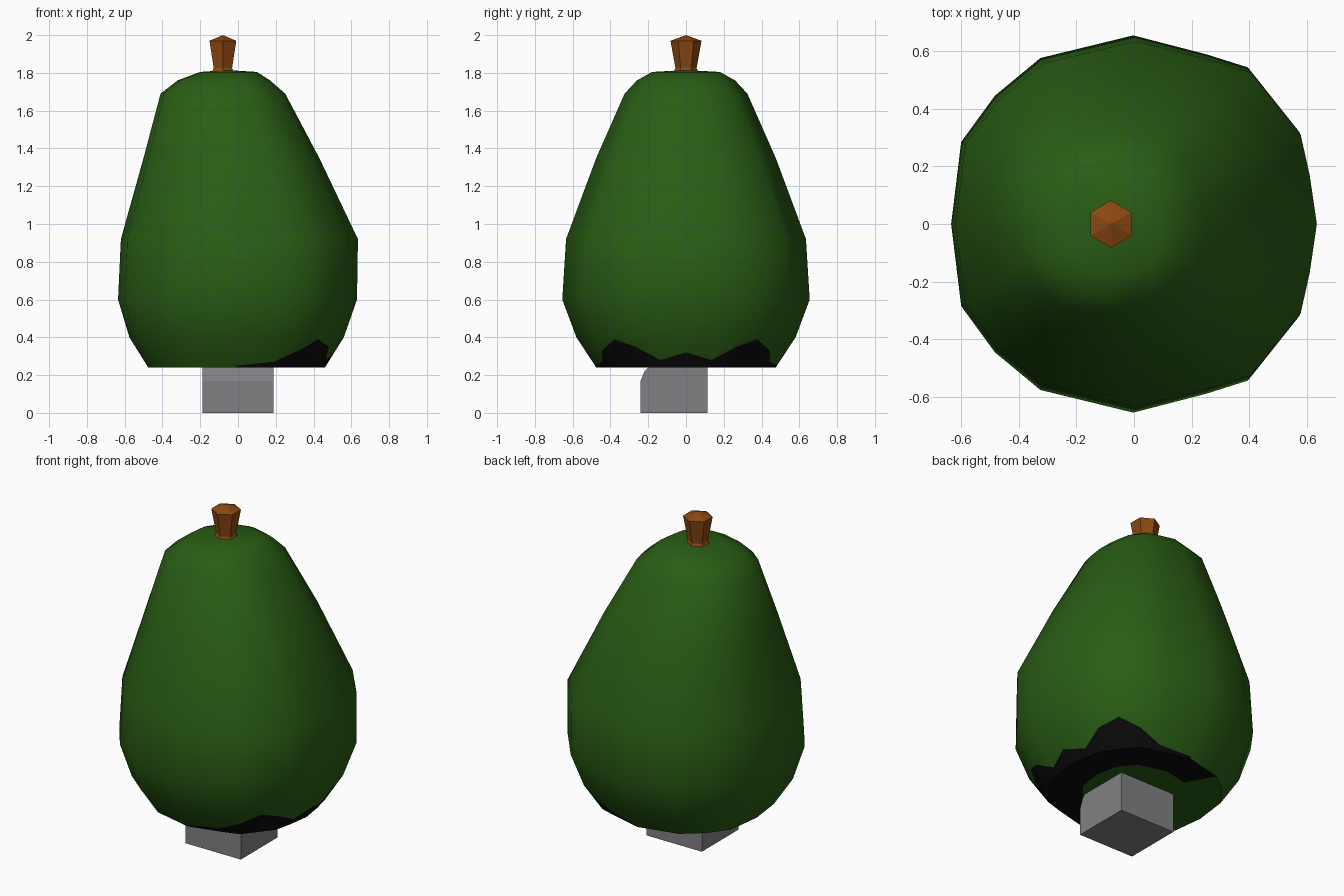
import bpy, bmesh, math

cube = bpy.data.objects.get("Cube")
if cube:
    bpy.data.objects.remove(cube)


def material(name, rgb):
    m = bpy.data.materials.new(name)
    m.use_nodes = True
    m.diffuse_color = (*rgb, 1)
    bsdf = m.node_tree.nodes["Principled BSDF"]
    bsdf.inputs["Base Color"].default_value = (*rgb, 1)
    bsdf.inputs["Roughness"].default_value = 0.8
    return m


green = material("leaf green", (0.022, 0.11, 0.007))
black = material("black", (0.003, 0.003, 0.003))
brown = material("stem brown", (0.26, 0.065, 0.006))
grey = material("base grey", (0.22, 0.22, 0.235))


def finish(name, bm, mats, smooth=None):
    bmesh.ops.recalc_face_normals(bm, faces=bm.faces)
    mesh = bpy.data.meshes.new(name)
    bm.to_mesh(mesh)
    bm.free()
    for m in mats:
        mesh.materials.append(m)
    ob = bpy.data.objects.new(name, mesh)
    bpy.context.collection.objects.link(ob)
    if smooth:
        bpy.ops.object.select_all(action="DESELECT")
        bpy.context.view_layer.objects.active = ob
        ob.select_set(True)
        bpy.ops.object.shade_smooth_by_angle(angle=math.radians(smooth))
    return ob


def bridge(bm, a, b):
    n = len(a)
    return [bm.faces.new((a[i], a[(i + 1) % n], b[(i + 1) % n], b[i])) for i in range(n)]


def fan(bm, ring, tip):
    n = len(ring)
    return [bm.faces.new((ring[i], ring[(i + 1) % n], tip)) for i in range(n)]


# Body: faceted outline, one half mirrored across y
half = [(1, 0), (.96, .27), (.91, .49), (.77, .66), (.63, .83), (.4, .9), (0, 1),
        (-.51, .88), (-.76, .68), (-.945, .435), (-1, 0)]
outline = half + [(x, -y) for x, y in half[-2:0:-1]]

# Height of the dark patch edge around the outline
edge = [.32, .28, .35, .39, .33, .27, .25, .28, .28, .28, .28]
edge += edge[-2:0:-1]

# Rings: z, min x, max x, half depth
levels = [(.24, -.475, .46, .475), (.40, -.575, .56, .58), (.60, -.635, .63, .655),
          (.92, -.62, .635, .635), (1.35, -.50, .43, .475), (1.69, -.41, .25, .325),
          (1.76, -.32, .17, .26), (1.805, -.2, .1, .18)]


def ring_points(level):
    z, lo, hi, dy = level
    return [((lo + hi) / 2 + x * (hi - lo) / 2, y * dy, z) for x, y in outline]


bm = bmesh.new()
rings = [[bm.verts.new(p) for p in ring_points(l)] for l in levels]

# Zigzag ring between the two lowest levels
patch = []
for a, b, z in zip(rings[0], rings[1], edge):
    patch.append(bm.verts.new(a.co.lerp(b.co, (z - .24) / .16)))
lower = bridge(bm, rings[0], patch)
bridge(bm, patch, rings[1])
for a, b in zip(rings[1:], rings[2:]):
    bridge(bm, a, b)
fan(bm, rings[-1], bm.verts.new((-.06, 0, 1.815)))

# Flat underside with a dark border on one side
inner = [bm.verts.new((v.co.x * .6, v.co.y * .6, v.co.z)) for v in rings[0]]
under = bridge(bm, inner, rings[0])
fan(bm, inner, bm.verts.new((0, 0, .24)))
for f in lower:
    f.material_index = int(f.calc_center_median().x > 0)
for f in under:
    f.material_index = int(f.calc_center_median().x > -.2)
finish("fruit_body", bm, [green, black], 40)

# Stem: flared six-sided peg with a shallow pointed top
bm = bmesh.new()
stem = []
for z, r in [(1.79, .075), (1.825, .056), (1.97, .082)]:
    stem.append([bm.verts.new((-.08 + r * math.sin(i * math.pi / 3),
                               r * math.cos(i * math.pi / 3), z)) for i in range(6)])
for a, b in zip(stem, stem[1:]):
    bridge(bm, a, b)
fan(bm, stem[-1], bm.verts.new((-.08, 0, 2)))
bm.faces.new(stem[0])
finish("stem", bm, [brown])

# Base block: side profile with a worn upper front edge
profile = [(-.24, 0), (.115, 0), (.115, .25), (-.19, .25), (-.22, .22), (-.24, .17)]
bm = bmesh.new()
sides = [[bm.verts.new((x, y, z)) for y, z in profile] for x in (-.187, .187)]
bridge(bm, *sides)
for s in sides:
    bm.faces.new(s)
finish("base_block", bm, [grey])
